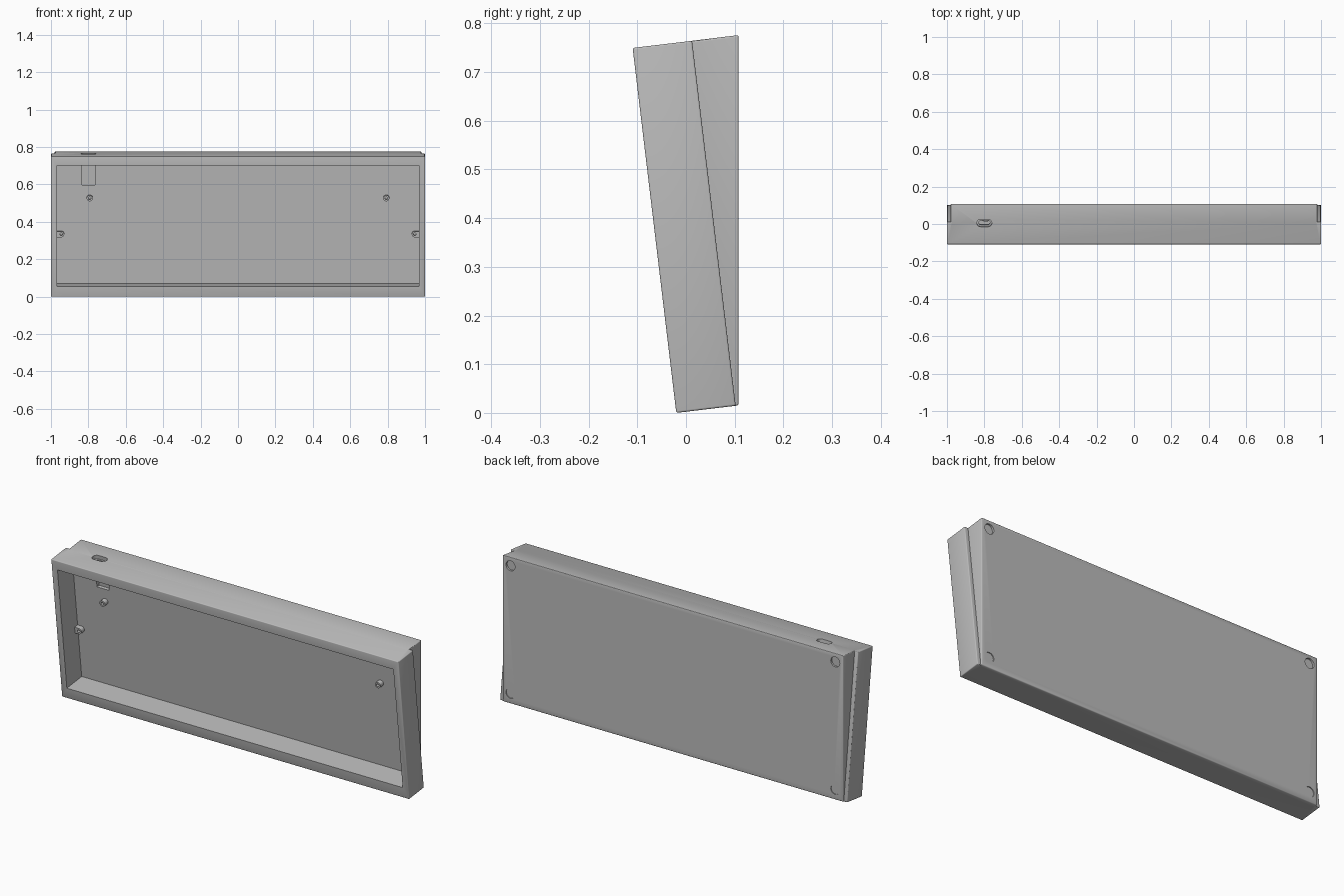
import bpy, bmesh, math
from mathutils import Matrix

if "Cube" in bpy.data.objects:
    bpy.data.objects.remove(bpy.data.objects["Cube"], do_unlink=True)

grey = bpy.data.materials.new("case_grey")
grey.use_nodes = True
grey.diffuse_color = (0.5, 0.5, 0.5, 1)
grey.node_tree.nodes["Principled BSDF"].inputs["Base Color"].default_value = (0.5, 0.5, 0.5, 1)

# Case frame: local y runs into the case, local z runs up the leaning front
TILT = Matrix.Translation((0, -0.02, 0)) @ Matrix.Rotation(0.119, 4, 'X')
LENGTH, DEPTH, RIM = 0.755, 0.123, 0.967


def make(name, bm, matrix=TILT):
    bmesh.ops.transform(bm, matrix=matrix, verts=bm.verts)
    bmesh.ops.recalc_face_normals(bm, faces=bm.faces)
    mesh = bpy.data.meshes.new(name)
    bm.to_mesh(mesh)
    bm.free()
    mesh.materials.append(grey)
    obj = bpy.data.objects.new(name, mesh)
    bpy.context.collection.objects.link(obj)
    return obj


def box(name, x, y, z):
    bm = bmesh.new()
    bmesh.ops.create_cube(bm, size=1)
    size = Matrix.Diagonal([b - a for a, b in (x, y, z)] + [1])
    mid = Matrix.Translation([(a + b) / 2 for a, b in (x, y, z)])
    bmesh.ops.transform(bm, matrix=mid @ size, verts=bm.verts)
    return make(name, bm)


def cylinder(name, x, y, z, radius, matrix=TILT):
    """Cylinder along y, from y[0] to y[1]."""
    bm = bmesh.new()
    bmesh.ops.create_cone(bm, cap_ends=True, segments=32, radius1=radius,
                          radius2=radius, depth=y[1] - y[0])
    place = Matrix.Translation((x, sum(y) / 2, z)) @ Matrix.Rotation(math.pi / 2, 4, 'X')
    return make(name, bm, matrix @ place)


def extrude(name, points, vector, matrix):
    bm = bmesh.new()
    face = bm.faces.new([bm.verts.new(p) for p in points])
    new = bmesh.ops.extrude_face_region(bm, geom=[face])["geom"]
    bmesh.ops.translate(bm, vec=vector,
                        verts=[v for v in new if isinstance(v, bmesh.types.BMVert)])
    return make(name, bm, matrix)


def slot(name, half_len, radius, z0, z1):
    """Rounded slot cutter that runs down through the top wall."""
    pts = []
    for side in (1, -1):
        for i in range(13):
            a = side * math.pi / 2 * (side - i / 6) if side == 1 else -math.pi / 2 - math.pi * i / 12
            pts.append((-0.8 + side * (half_len - radius) + radius * math.cos(a),
                        0.1155 + radius * math.sin(a), z0))
    return extrude(name, pts, (0, 0, z1 - z0), TILT)


def apply(obj, mod):
    bpy.context.view_layer.objects.active = obj
    bpy.ops.object.modifier_apply(modifier=mod.name)


def round_edges(obj, width):
    mod = obj.modifiers.new("round", 'BEVEL')
    mod.width, mod.segments = width, 3
    apply(obj, mod)


def combine(obj, other, operation):
    mod = obj.modifiers.new("combine", 'BOOLEAN')
    mod.operation, mod.solver, mod.object = operation, 'EXACT', other
    apply(obj, mod)
    bpy.data.objects.remove(other, do_unlink=True)


# Leaning front frame
case = box("keyboard_case", (-1, 1), (0, DEPTH), (0, LENGTH))
round_edges(case, 0.004)

# Wedge behind it, slightly narrower, with an upright back
low = TILT @ Matrix.Translation((0, 0.108, 0))
high = low @ Matrix.Translation((0, 0, LENGTH))
profile = [low.translation.yz, high.translation.yz, (0.108, 0.776), (0.108, 0.0153)]
wedge = extrude("wedge", [(-0.98, y, z) for y, z in profile], (1.96, 0, 0), Matrix())
round_edges(wedge, 0.004)
combine(case, wedge, 'UNION')

# Open cavity, connector pocket and slot
combine(case, box("cavity", (-RIM, RIM), (-0.1, DEPTH), (0.0555, 0.705)), 'DIFFERENCE')
combine(case, box("pocket", (-0.835, -0.765), (0.1, 0.14), (0.585, 0.705)), 'DIFFERENCE')
combine(case, slot("slot_mouth", 0.04, 0.02, 0.735, 0.8), 'DIFFERENCE')
combine(case, slot("slot_inner", 0.03, 0.012, 0.69, 0.78), 'DIFFERENCE')

# Screw posts, the middle pair tied to the side walls
for side in (-1, 1):
    tab = sorted((side * 0.945, side * (RIM + 0.005)))
    combine(case, box("tab", tab, (0.098, DEPTH + 0.004), (0.307, 0.339)), 'UNION')
    for x, z in ((0.793, 0.517), (0.945, 0.323)):
        post = cylinder("post", side * x, (0.098, DEPTH + 0.004), z, 0.0162)
        combine(case, post, 'UNION')
        combine(case, cylinder("hole", side * x, (0.09, 0.12), z, 0.007), 'DIFFERENCE')

# Round foot recesses in the back corners
for x in (-0.935, 0.935):
    for z in (0.068, 0.732):
        depth = 0.004 if z < 0.4 else 0.01
        foot = cylinder("foot_recess", x, (0.108 - depth, 0.13), z, 0.026, Matrix())
        combine(case, foot, 'DIFFERENCE')

bpy.ops.object.select_all(action='DESELECT')
case.select_set(True)
bpy.context.view_layer.objects.active = case
bpy.ops.object.shade_smooth_by_angle(angle=math.radians(35))
